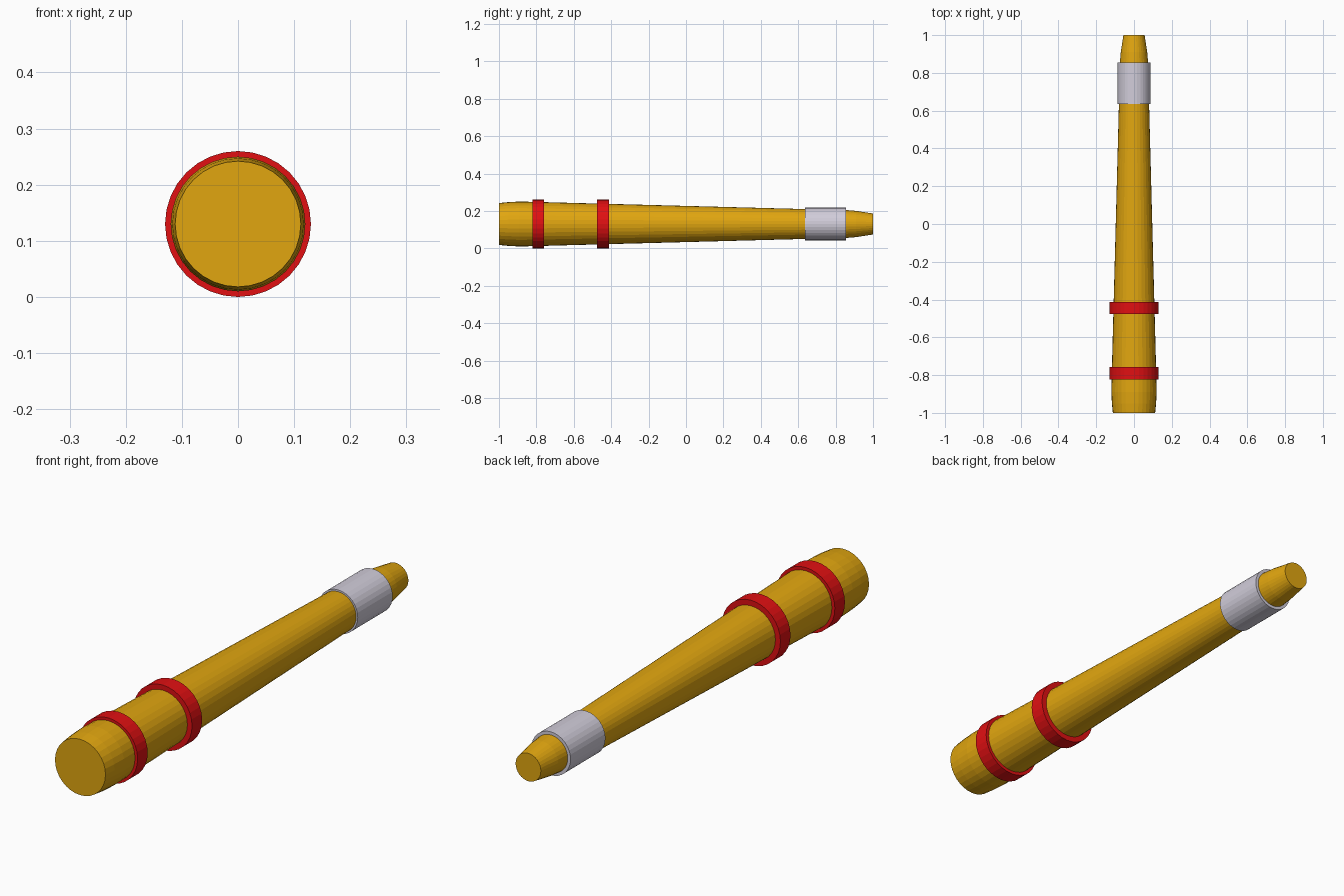
import bpy, bmesh, math

if "Cube" in bpy.data.objects:
    bpy.data.objects.remove(bpy.data.objects["Cube"])

SIDES = 32
AXIS_Z = 0.13


def material(name, rgb):
    m = bpy.data.materials.new(name)
    m.diffuse_color = (*rgb, 1.0)
    m.use_nodes = True
    m.node_tree.nodes["Principled BSDF"].inputs["Base Color"].default_value = m.diffuse_color
    return m


GOLD = material("golden_yellow", (0.75, 0.38, 0.005))
RED = material("bright_red", (0.75, 0.005, 0.006))
SILVER = material("pale_silver", (0.64, 0.61, 0.70))


def lathe(name, profile, mat, closed=False):
    """Turn (y, radius) points around the long axis; cap the ends or close the loop."""
    bm = bmesh.new()
    rings = []
    for y, r in profile:
        rings.append([bm.verts.new((r * math.sin(2 * math.pi * i / SIDES), y,
                                    AXIS_Z + r * math.cos(2 * math.pi * i / SIDES)))
                      for i in range(SIDES)])
    pairs = list(zip(rings, rings[1:]))
    if closed:
        pairs.append((rings[-1], rings[0]))
    else:
        bm.faces.new(rings[0])
        bm.faces.new(rings[-1])
    for a, b in pairs:
        for i in range(SIDES):
            j = (i + 1) % SIDES
            bm.faces.new((a[i], a[j], b[j], b[i]))
    bmesh.ops.recalc_face_normals(bm, faces=bm.faces)
    mesh = bpy.data.meshes.new(name)
    bm.to_mesh(mesh)
    bm.free()
    mesh.materials.append(mat)
    obj = bpy.data.objects.new(name, mesh)
    bpy.context.collection.objects.link(obj)
    return obj


def band(name, y0, y1, outer, inner, mat):
    lathe(name, [(y0, inner), (y0, outer), (y1, outer), (y1, inner)], mat, closed=True)


# Tapered shaft with rounded-off butt and narrow tip
lathe("shaft", [(-1.0, 0.112), (-0.95, 0.117), (-0.89, 0.12), (-0.8, 0.118),
                (0.63, 0.080), (0.85, 0.075), (0.91, 0.070), (1.0, 0.056)], GOLD)

# Two raised red rings near the butt
band("rear_ring", -0.822, -0.758, 0.13, 0.11, RED)
band("front_ring", -0.477, -0.413, 0.13, 0.10, RED)

# Silver sleeve near the tip
band("sleeve", 0.635, 0.856, 0.087, 0.07, SILVER)
